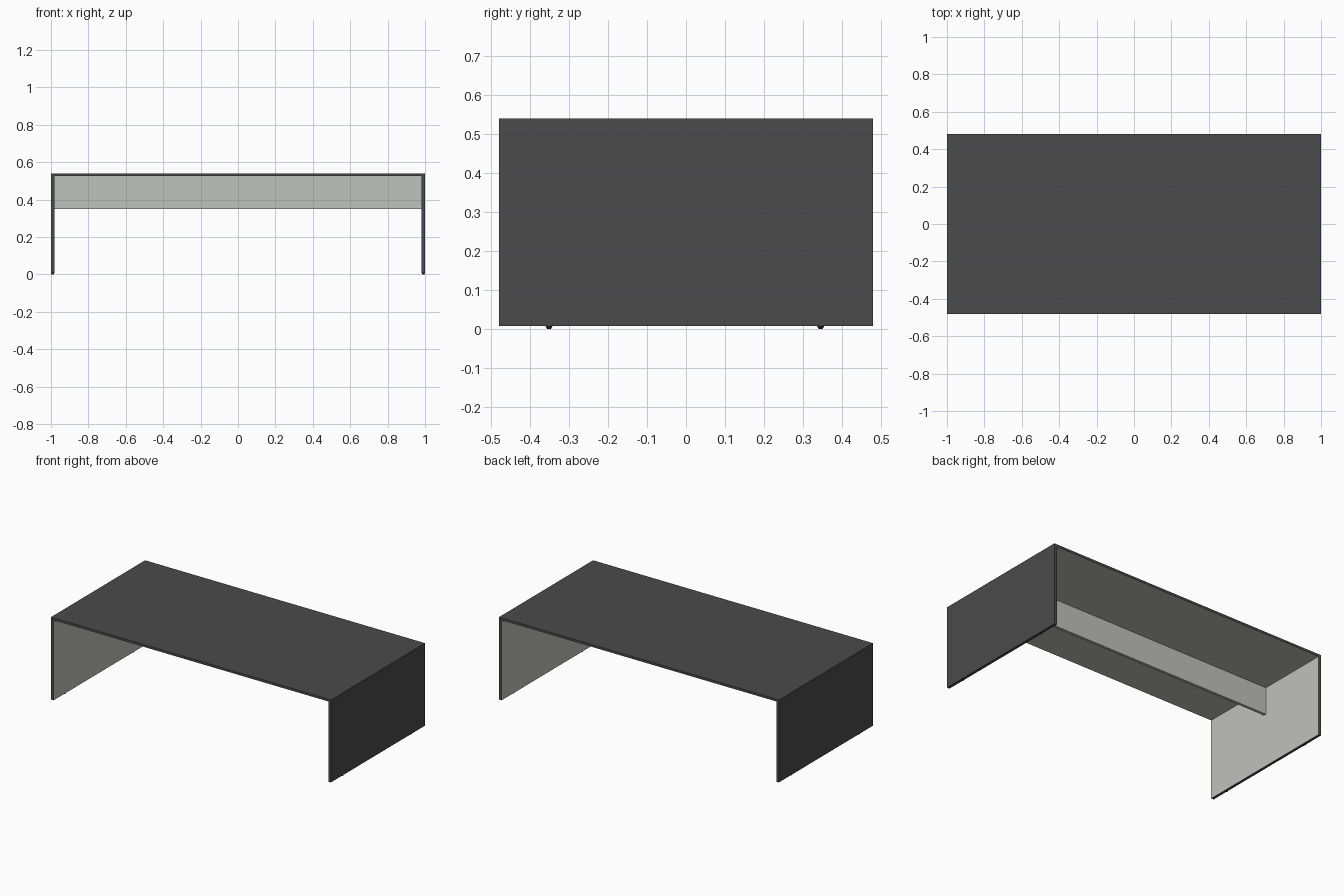
import bpy, bmesh
from mathutils import Matrix, Vector

cube = bpy.data.objects.get("Cube")
if cube:
    bpy.data.objects.remove(cube, do_unlink=True)


def material(name, rgb):
    m = bpy.data.materials.new(name)
    m.use_nodes = True
    m.diffuse_color = (*rgb, 1)
    m.node_tree.nodes["Principled BSDF"].inputs["Base Color"].default_value = (*rgb, 1)
    return m


charcoal = material("charcoal laminate", (0.07, 0.07, 0.07))
grey = material("pale grey", (0.53, 0.54, 0.51))
black = material("black rubber", (0.02, 0.02, 0.02))

WIDTH, DEPTH, HEIGHT = 2.0, 0.96, 0.54
TOP, SIDE, FOOT = 0.015, 0.018, 0.007


def finish(name, bm, mats):
    mesh = bpy.data.meshes.new(name)
    bm.to_mesh(mesh)
    bm.free()
    for m in mats:
        mesh.materials.append(m)
    obj = bpy.data.objects.new(name, mesh)
    bpy.context.collection.objects.link(obj)
    return obj


def board(name, lo, hi, mats, inner=None):
    """Box between two corners; the face pointing along inner takes the second colour."""
    lo, hi = Vector(lo), Vector(hi)
    bm = bmesh.new()
    bmesh.ops.create_cube(bm, size=1, matrix=Matrix.Translation((lo + hi) / 2)
                          @ Matrix.Diagonal((*(hi - lo), 1)))
    bm.normal_update()
    if inner:
        for f in bm.faces:
            f.material_index = int(f.normal.dot(Vector(inner)) > 0.9)
    return finish(name, bm, mats)


# Desk top, pale underneath
x, y, under = WIDTH / 2, DEPTH / 2, HEIGHT - TOP
board("desk_top", (-x, -y, under), (x, y, HEIGHT), [charcoal, grey], (0, 0, -1))

# Side panels, pale on the inside, each on two small tapered feet
for side, s in (("left", 1), ("right", -1)):
    a, b = sorted((s * x, s * (x - SIDE)))
    board(side + "_panel", (a, -y, FOOT), (b, y, under), [charcoal, grey], (-s, 0, 0))
    for end, fy in (("front", -0.352), ("back", 0.346)):
        bm = bmesh.new()
        bmesh.ops.create_cone(bm, cap_ends=True, segments=16, radius1=0.005, radius2=0.009,
                              depth=FOOT, matrix=Matrix.Translation((s * (x - SIDE / 2), fy, FOOT / 2)))
        finish(f"{side}_{end}_foot", bm, [black])

# Modesty panel hanging under the middle of the top
board("modesty_panel", (-x + SIDE, -0.009, 0.35), (x - SIDE, 0.009, under), [grey])
